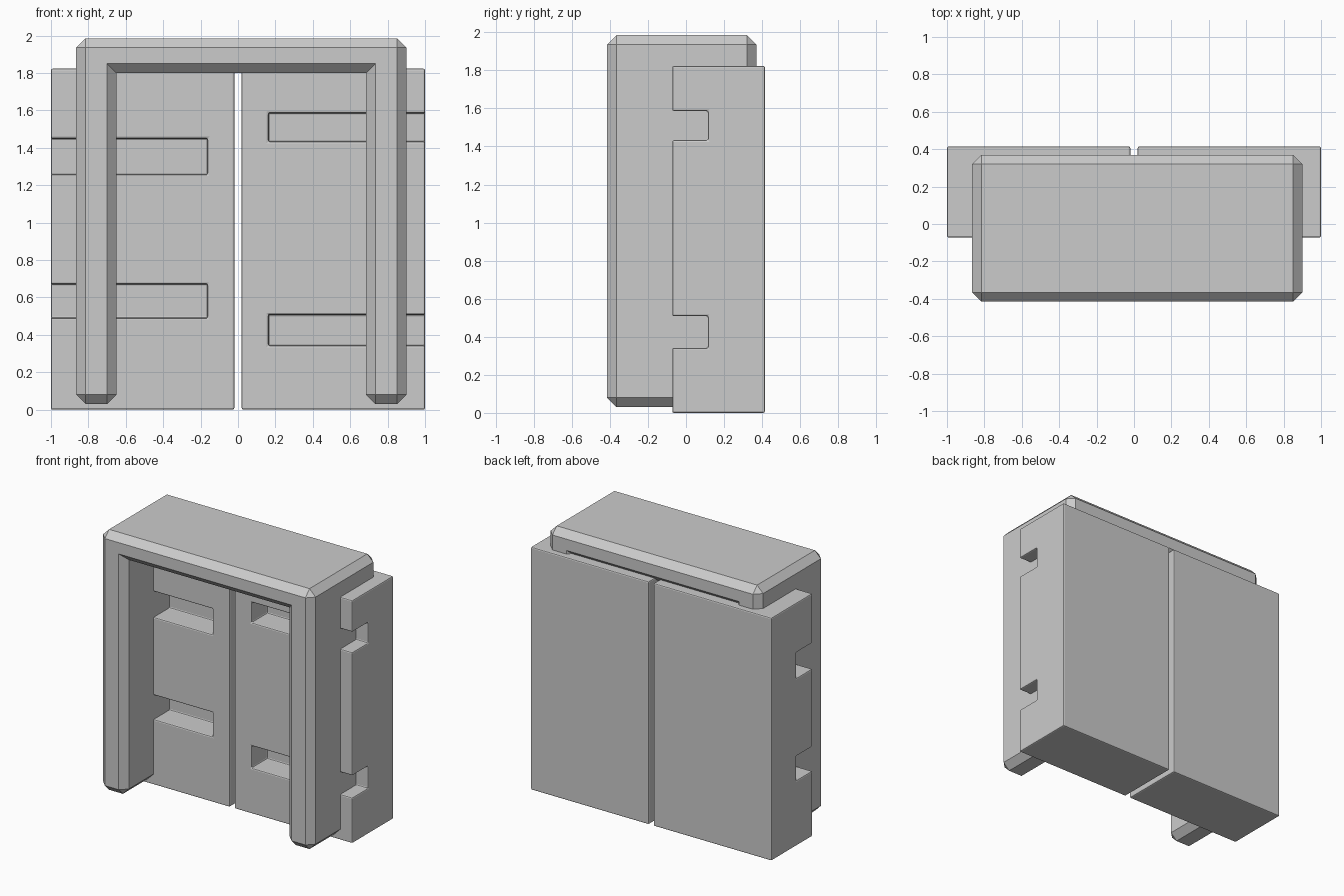
import bpy, bmesh

if "Cube" in bpy.data.objects:
    bpy.data.objects.remove(bpy.data.objects["Cube"])


def new_object(name, bm):
    bmesh.ops.recalc_face_normals(bm, faces=bm.faces)
    mesh = bpy.data.meshes.new(name)
    bm.to_mesh(mesh)
    bm.free()
    obj = bpy.data.objects.new(name, mesh)
    bpy.context.collection.objects.link(obj)
    return obj


def box(name, x, y, z):
    bm = bmesh.new()
    bmesh.ops.create_cube(bm, size=1)
    for v in bm.verts:
        v.co = [(lo + hi) / 2 + c * (hi - lo) for c, (lo, hi) in zip(v.co, (x, y, z))]
    return new_object(name, bm)


def apply(obj, mod):
    bpy.context.view_layer.objects.active = obj
    bpy.ops.object.modifier_apply(modifier=mod.name)


# U-shaped door frame: extruded profile with every outward edge chamfered
profile = [(-0.865, 0.03), (-0.65, 0.03), (-0.65, 1.8), (0.685, 1.8),
           (0.685, 0.03), (0.9, 0.03), (0.9, 1.985), (-0.865, 1.985)]
bm = bmesh.new()
face = bm.faces.new([bm.verts.new((x, -0.415, z)) for x, z in profile])
ext = bmesh.ops.extrude_face_region(bm, geom=[face], use_keep_orig=True)
for v in ext["geom"]:
    if isinstance(v, bmesh.types.BMVert):
        v.co.y = 0.37
bmesh.ops.recalc_face_normals(bm, faces=bm.faces)
bm.normal_update()
convex = [e for e in bm.edges if e.calc_face_angle_signed() > 0.1]
bmesh.ops.bevel(bm, geom=convex, offset=0.05, offset_type='OFFSET',
                segments=1, affect='EDGES', clamp_overlap=False)
new_object("door_frame", bm)


# Sliding door blocks with slots open to the front and the outer side
doors = [("left_door", -1, [(0.49, 0.672), (1.257, 1.45)]),
         ("right_door", 1, [(0.342, 0.508), (1.433, 1.586)])]
for name, side, slots in doors:
    door = box(name, sorted((side * 0.02, side * 1.0)), (-0.072, 0.415), (0, 1.823))
    for slot in slots:
        cutter = box("slot_cutter", sorted((side * 0.162, side * 1.2)), (-0.3, 0.115), slot)
        cutter.hide_render = True
        cut = door.modifiers.new("slot", 'BOOLEAN')
        cut.operation = 'DIFFERENCE'
        cut.solver = 'EXACT'
        cut.object = cutter
        apply(door, cut)
        bpy.data.objects.remove(cutter)
    # Slightly softened edges
    bevel = door.modifiers.new("soft_edges", 'BEVEL')
    bevel.width = 0.009
    bevel.segments = 2
    bevel.limit_method = 'ANGLE'
    apply(door, bevel)
